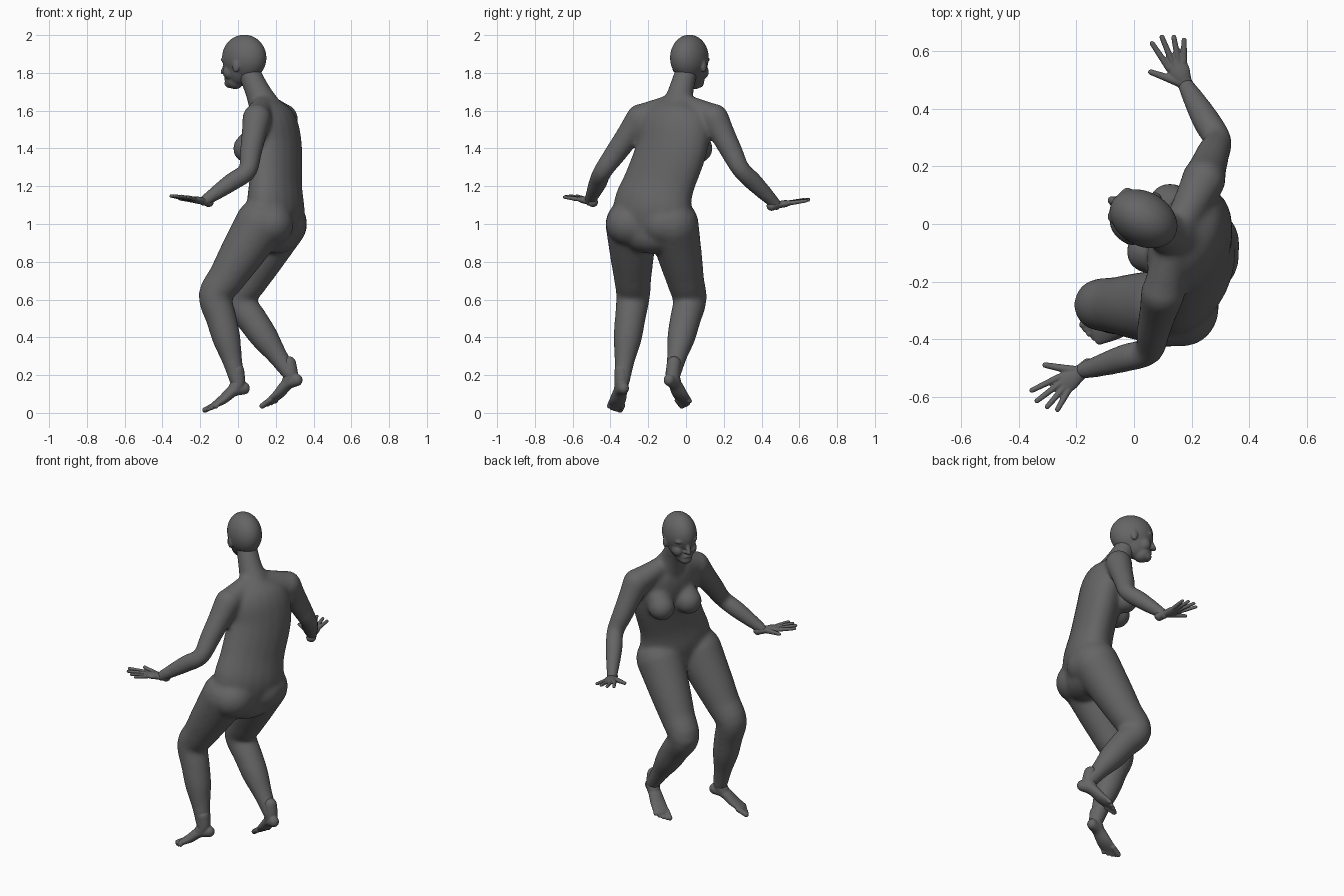
import bpy
import bmesh
import math
from mathutils import Matrix, Vector

if "Cube" in bpy.data.objects:
    bpy.data.objects.remove(bpy.data.objects["Cube"])

skin = bpy.data.materials.new("dark_grey_skin")
skin.use_nodes = True
grey = .13
skin.diffuse_color = (grey, grey, grey, 1)
skin.node_tree.nodes["Principled BSDF"].inputs["Base Color"].default_value = skin.diffuse_color


def frame(origin, forward, mirror=1):
    """Local axes: x forward, y sideways, z up."""
    ahead = Vector(forward).normalized()
    sideways = Vector((0, 0, 1)).cross(ahead).normalized()
    upward = ahead.cross(sideways)
    matrix = Matrix((ahead, sideways * mirror, upward)).transposed().to_4x4()
    matrix.translation = origin
    return matrix


def spline(before, start, end, after, t):
    """Smooth curve from start to end, guided by the neighbouring points."""
    leave = (end - before) / 2
    arrive = (after - start) / 2
    bend = end - start
    return start + leave * t + (bend * 3 - leave * 2 - arrive) * t ** 2 \
        + (leave + arrive - bend * 2) * t ** 3


def tube(bm, rings, side=(0, 1, 0), place=Matrix(), flat=(1, 1), steps=4, sides=20):
    """Loft ellipses (x, y, z, half width); flat gives depth over width at both ends."""
    points = [Vector(ring) for ring in rings]
    points = [points[0] * 2 - points[1]] + points + [points[-1] * 2 - points[-2]]
    path = [spline(*points[i:i + 4], k / steps) for i in range(len(rings) - 1) for k in range(steps)]
    path.append(points[-2])
    last = len(path) - 1
    sections = []
    for i, point in enumerate(path):
        axis = (path[min(i + 1, last)] - path[max(i - 1, 0)]).to_3d().normalized()
        depth = flat[0] + (flat[1] - flat[0]) * i / last
        sections.append((point.to_3d(), axis, point.w, point.w * depth))

    def dome(section, sign):
        centre, axis, width, depth = section
        reach = min(width, depth) * sign
        angles = [math.pi * k / 9 for k in range(1, 5)]
        return [(centre + axis * reach * math.sin(a), axis, width * math.cos(a), depth * math.cos(a))
                for a in angles]

    loops = []
    for centre, axis, width, depth in dome(sections[0], -1)[::-1] + sections + dome(sections[-1], 1):
        across = Vector(side)
        across = (across - axis * across.dot(axis)).normalized()
        out = axis.cross(across)
        turns = [math.tau * k / sides for k in range(sides)]
        loops.append([bm.verts.new(place @ (centre + across * width * math.cos(a)
                                            + out * depth * math.sin(a))) for a in turns])
    for low, high in zip(loops, loops[1:]):
        for k in range(sides):
            bm.faces.new((low[k - 1], low[k], high[k], high[k - 1]))
    bm.faces.new(loops[0][::-1])
    bm.faces.new(loops[-1])


def limb(bm, joints, radii):
    """Two straight bones with radii spread evenly from the first joint to the last."""
    root, middle, tip = (Vector(joint) for joint in joints)
    rings = []
    for i, radius in enumerate(radii):
        t = 2 * i / (len(radii) - 1)
        spot = root.lerp(middle, t) if t < 1 else middle.lerp(tip, t - 1)
        rings.append((*spot, radius))
    tube(bm, rings)


def ball(bm, centre, radii, place=Matrix()):
    matrix = place @ Matrix.Translation(centre) @ Matrix.Diagonal((*radii, 1))
    bmesh.ops.create_uvsphere(bm, u_segments=32, v_segments=20, radius=1, matrix=matrix)


def finish(name, bm, voxel, smooth):
    """Fuse the overlapping volumes into one smooth skin."""
    bmesh.ops.recalc_face_normals(bm, faces=bm.faces)
    mesh = bpy.data.meshes.new(name)
    bm.to_mesh(mesh)
    bm.free()
    mesh.materials.append(skin)
    mesh.shade_smooth()
    obj = bpy.data.objects.new(name, mesh)
    bpy.context.collection.objects.link(obj)
    fuse = obj.modifiers.new("fuse", 'REMESH')
    fuse.mode = 'VOXEL'
    fuse.voxel_size = voxel
    fuse.use_smooth_shade = True
    soften = obj.modifiers.new("soften", 'SMOOTH')
    soften.factor = .5
    soften.iterations = smooth


# Joints of the pose
left_shoulder, left_elbow, left_wrist = (.1, -.24, 1.56), (.05, -.44, 1.28), (-.18, -.51, 1.12)
right_shoulder, right_elbow, right_wrist = (.24, .15, 1.56), (.29, .29, 1.29), (.18, .48, 1.1)
left_hip, left_knee, left_ankle = (.12, -.29, 1), (-.12, -.28, .62), (0, -.34, .16)
right_hip, right_knee, right_ankle = (.23, -.07, 1), (0, .02, .6), (.28, -.07, .2)

# Torso, neck and sloping shoulders
body = bmesh.new()
torso = [(.2, -.19, .95, .18), (.2, -.18, 1.08, .22), (.2, -.14, 1.22, .2),
         (.2, -.075, 1.4, .2), (.18, -.06, 1.52, .2), (.16, -.05, 1.6, .16), (.15, -.04, 1.66, .08)]
neck = [(.17, -.05, 1.56, .1), (.11, -.03, 1.69, .07), (.06, 0, 1.8, .06)]
nape = (.14, -.04, 1.65)
tube(body, torso, (.42, .9, 0), flat=(.6, .62))
tube(body, neck)
for shoulder in (left_shoulder, right_shoulder):
    tube(body, [(*nape, .05), (*shoulder, .075)], (0, 0, 1))

# Breasts slope down from the upper chest; buttocks sit deep in the pelvis
for spot in ((.05, -.095, 1.4), (.125, .065, 1.4)):
    root = Vector(spot) + Vector((.09, -.03, .13))
    tube(body, [(*root, .05), (*spot, .078)])
for spot in ((.24, -.11, 1), (.17, -.29, 1)):
    ball(body, spot, (.125, .135, .12))

# Arms and legs
arm_radii = (.078, .066, .059, .05, .05, .042, .031)
leg_radii = (.138, .126, .114, .1, .09, .082, .075, .054, .042)
limb(body, (left_shoulder, left_elbow, left_wrist), arm_radii)
limb(body, (right_shoulder, right_elbow, right_wrist), arm_radii)
limb(body, (left_hip, left_knee, left_ankle), leg_radii)
limb(body, (right_hip, right_knee, right_ankle), leg_radii)
finish("body", body, .009, 28)

# Head: cranium, tapering face, then the features
head = bmesh.new()
skull = frame((.033, .018, 1.88), (-.86, .5, 0))
ball(head, (0, 0, 0), (.125, .094, .122), skull)
tube(head, [(.06, 0, -.115, .05), (.04, 0, -.085, .07), (.02, 0, -.04, .085)],
     place=skull, flat=(1.1, 1.25))
tube(head, [(.108, 0, -.02, .01), (.128, 0, -.075, .015)], place=skull)
ball(head, (.085, 0, -.135), (.03, .036, .026), skull)
ball(head, (.103, 0, -.108), (.014, .026, .012), skull)
for side in (-1, 1):
    ball(head, (.095, side * .035, -.01), (.022, .034, .013), skull)
    ball(head, (.065, side * .04, -.075), (.04, .034, .04), skull)
    ball(head, (.092, side * .035, -.042), (.014, .016, .009), skull)
    ball(head, (.113, side * .013, -.078), (.014, .009, .008), skull)
    ball(head, (0, side * .09, -.045), (.02, .012, .034), skull)
finish("head", head, .005, 9)


# Hands: flat palm, four fanned fingers and a thumb towards local +y
def build_hand(name, wrist, forward, mirror):
    hand = bmesh.new()
    place = frame(wrist, forward, mirror)
    tube(hand, [(-.03, 0, 0, .029), (.01, 0, 0, .027), (.05, 0, 0, .037), (.085, 0, 0, .038)],
         place=place, flat=(.9, .3))
    for k, length in enumerate((.105, .11, .095, .075)):
        fan = .15 - .2 * k
        base = Vector((.08, .028 - .019 * k, 0))
        tip = base + Vector((math.cos(fan), math.sin(fan), 0)) * length
        tube(hand, [(*base, .012), (*tip, .009)], place=place)
    tube(hand, [(.02, .015, 0, .017), (.06, .055, 0, .013), (.095, .09, 0, .01)],
         (0, 0, 1), place)
    finish(name, hand, .0035, 3)


build_hand("left_hand", left_wrist, (-.16, -.11, .03), -1)
build_hand("right_hand", right_wrist, (-.08, .17, .03), 1)


# Feet: heel, arch and ball, then five toes with the big toe towards local +y
def build_foot(name, ankle, forward, mirror):
    foot = bmesh.new()
    place = frame(ankle, forward, mirror)
    tube(foot, [(-.02, 0, -.04, .03), (.04, 0, -.03, .037), (.11, 0, -.05, .045), (.175, 0, -.06, .047)],
         place=place, flat=(1.1, .3))
    tube(foot, [(-.02, 0, .06, .038), (0, 0, 0, .038), (.03, 0, -.025, .037)], place=place)
    for k in range(5):
        sideways = .036 - .018 * k
        radius = .011 if k else .015
        tip = .215 - .003 * k ** 2
        tube(foot, [(.16, sideways, -.063, radius), (tip, sideways, -.067, radius)], place=place)
    finish(name, foot, .004, 8)


build_foot("left_foot", left_ankle, (-.23, -.06, -.1), -1)
build_foot("right_foot", right_ankle, (-.17, .1, -.11), 1)
